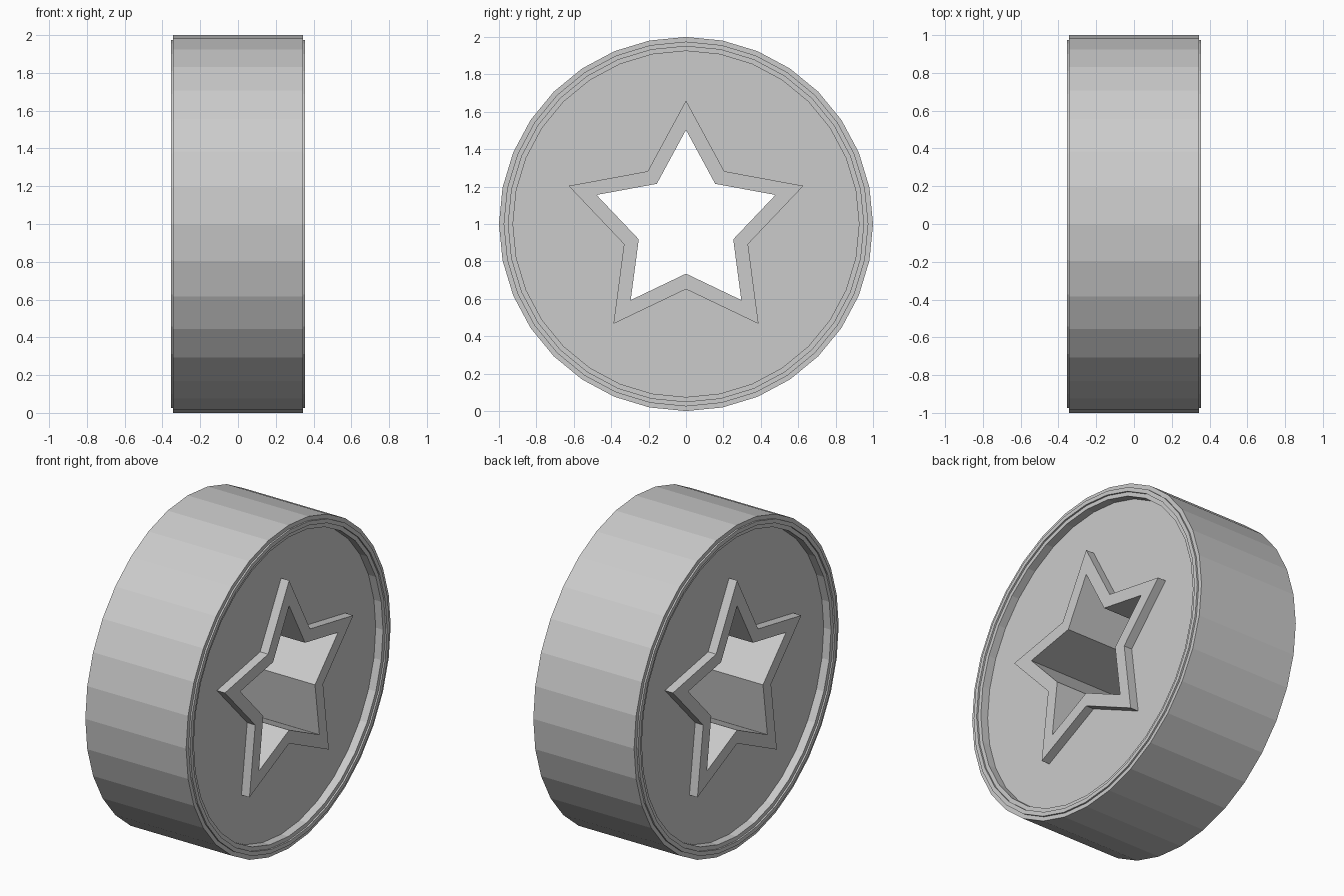
import bpy, bmesh, math
from mathutils import Vector

if "Cube" in bpy.data.objects:
    bpy.data.objects.remove(bpy.data.objects["Cube"])

grey = bpy.data.materials.new("light_grey")
grey.diffuse_color = (0.6, 0.6, 0.6, 1)
grey.use_nodes = True
grey.node_tree.nodes["Principled BSDF"].inputs["Base Color"].default_value = grey.diffuse_color


def outline(x, radii, n):
    # closed loop around the x axis, first point at the top
    pts = []
    for i in range(n):
        a = 2 * math.pi * i / n
        r = radii[i % len(radii)]
        pts.append((x, r * math.sin(a), 1 + r * math.cos(a)))
    return pts


def circle(x, r):
    return outline(x, (r,), 32)


def star(x, r):
    return outline(x, (r, r * 0.528), 10)


def finish(name, bm):
    me = bpy.data.meshes.new(name)
    bm.to_mesh(me)
    bm.free()
    me.materials.append(grey)
    ob = bpy.data.objects.new(name, me)
    bpy.context.collection.objects.link(ob)


def skin(name, loops):
    bm = bmesh.new()
    rings = [[bm.verts.new(p) for p in loop] for loop in loops]
    for a, b in zip(rings, rings[1:]):
        n = len(a)
        for i in range(n):
            j = (i + 1) % n
            bm.faces.new((a[i], b[i], b[j], a[j]))
    finish(name, bm)


# Wheel rim: flat tread, thin raised ridge and recess wall on both sides
half = [(1, .345), (.975, .345), (.975, .355), (.95, .355),
        (.95, .345), (.925, .345), (.925, .295)]
profile = [(r, -x) for r, x in reversed(half)] + half
skin("rim", [circle(x, r) for r, x in profile])

# Raised star frame with a star-shaped hole right through
frame = [(.66, .295), (.66, .35), (.503, .35),
         (.503, -.35), (.66, -.35), (.66, -.295)]
skin("star_frame", [star(x, r) for r, x in frame])

# Recessed side discs between rim and star
for side, name in ((1, "right_disc"), (-1, "left_disc")):
    bm = bmesh.new()
    edges = []
    for loop in (circle(side * .295, .925), star(side * .295, .66)):
        vs = [bm.verts.new(p) for p in loop]
        edges += [bm.edges.new((vs[i - 1], vs[i])) for i in range(len(vs))]
    out = Vector((side, 0, 0))
    bmesh.ops.triangle_fill(bm, edges=edges, use_beauty=True, normal=out)
    bm.normal_update()
    for f in bm.faces:
        if f.normal.dot(out) < 0:
            f.normal_flip()
    finish(name, bm)
